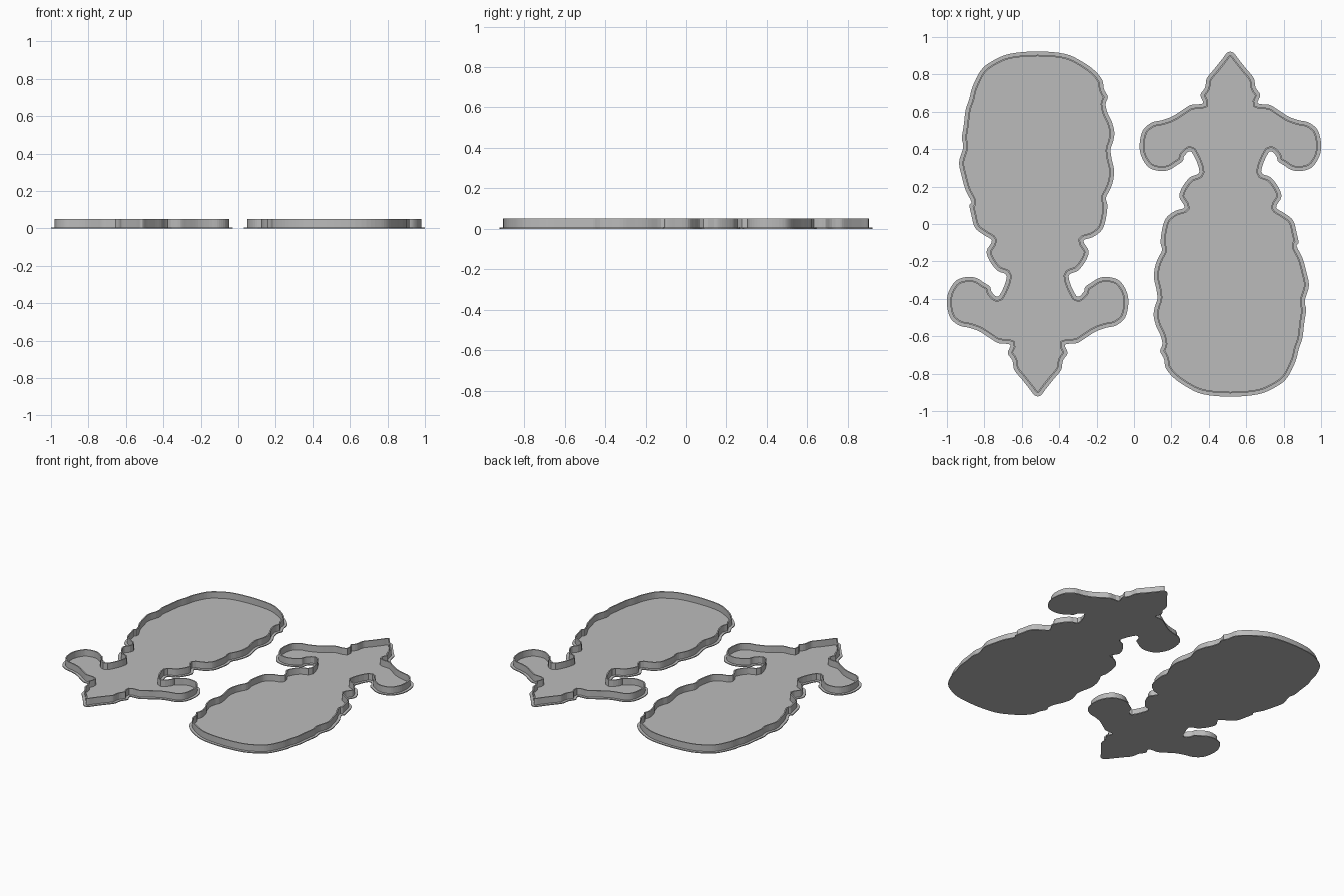
import bpy
import bmesh
from mathutils import Vector

cube = bpy.data.objects.get("Cube")
if cube:
    bpy.data.objects.remove(cube, do_unlink=True)

CENTRE_X = -0.515
PLATE_TOP, WALL_TOP = 0.006, 0.05
WALL_INSET, WALL_WIDTH = 0.018, 0.008

# Outline control points in hundredths, measured from the centre line
top = [(0, 92.3)]
right_body = [(14.5, 91), (23.5, 87), (30.5, 82), (34.5, 77), (35.5, 72), (37.5, 68),
              (36.3, 64), (37.5, 59), (39.5, 55), (41, 49), (40.3, 44), (39, 40),
              (39.5, 35), (40.8, 29), (40.3, 23), (38.5, 18), (36.5, 14), (37.3, 10),
              (36.5, 3), (34.5, -3), (29.5, -7)]
left_body = [(-15, 91), (-24.5, 87), (-30.5, 82), (-35, 73), (-36.5, 67), (-38.5, 61),
             (-39.5, 53), (-40.5, 46), (-39.8, 41), (-42, 33), (-40.5, 25), (-38.5, 18),
             (-35.5, 12), (-36.5, 10), (-35.5, 5), (-33.5, -2), (-28.5, -6)]
# Shoulders, arm and head, shared by both sides
lower_half = [(24.5, -9), (27.3, -14.5), (25.5, -20), (21.5, -25), (16.5, -28),
              (20.7, -38.5), (24.5, -36.5), (25.5, -33.5), (28.5, -31.5), (32.5, -29),
              (37.5, -28.3), (43.5, -30.2), (47.5, -36), (48.5, -42.5), (46.8, -50),
              (42, -54.2), (36.5, -55.5), (31, -57.5), (25.5, -61), (21, -63.7),
              (14.7, -64.5), (16, -69), (13.5, -73), (12.5, -78), (8.5, -83),
              (4.5, -88), (1.5, -91.7)]
mirrored = [(-x, y) for x, y in reversed(lower_half)]
control = [Vector((x / 100 + CENTRE_X, y / 100))
           for x, y in top + right_body + lower_half + mirrored + left_body[::-1]]


def smooth_loop(points, steps=4):
    """Closed Catmull-Rom curve through the points."""
    out = []
    n = len(points)
    for i in range(n):
        a, b, c, d = (points[(i + k) % n] for k in (-1, 0, 1, 2))
        for s in range(steps):
            t = s / steps
            out.append(0.5 * (2 * b + (c - a) * t + (2 * a - 5 * b + 4 * c - d) * t ** 2
                              + (3 * b - a - 3 * c + d) * t ** 3))
    return out


def inset(points, distance):
    """Move a clockwise loop inwards."""
    out = []
    n = len(points)
    for i, p in enumerate(points):
        e1 = (p - points[i - 1]).normalized()
        e2 = (points[(i + 1) % n] - p).normalized()
        n1, n2 = Vector((e1.y, -e1.x)), Vector((e2.y, -e2.x))
        mid = (n1 + n2).normalized()
        out.append(p + mid * distance / max(mid.dot(n1), 0.7))
    return out


def ring(bm, points, z):
    return [bm.verts.new((p.x, p.y, z)) for p in points]


def bridge(bm, a, b):
    n = len(a)
    for i in range(n):
        j = (i + 1) % n
        bm.faces.new((a[i], a[j], b[j], b[i]))


def finish(bm, name):
    bmesh.ops.recalc_face_normals(bm, faces=bm.faces)
    mesh = bpy.data.meshes.new(name)
    bm.to_mesh(mesh)
    bm.free()
    mesh.materials.append(grey)
    return mesh


grey = bpy.data.materials.new("plain_grey")
grey.use_nodes = True
grey.diffuse_color = (0.5, 0.5, 0.5, 1)
grey.node_tree.nodes["Principled BSDF"].inputs["Base Color"].default_value = (0.5, 0.5, 0.5, 1)

outline = smooth_loop(control)
wall_outer = inset(outline, WALL_INSET)
wall_inner = inset(outline, WALL_INSET + WALL_WIDTH)

# Thin floor plate with a protruding flange
bm = bmesh.new()
low, high = ring(bm, outline, 0), ring(bm, outline, PLATE_TOP)
bridge(bm, low, high)
caps = [bm.faces.new(low), bm.faces.new(high)]
bmesh.ops.triangulate(bm, faces=caps)
plate_mesh = finish(bm, "floor_plate")

# Upright wall that follows the outline
bm = bmesh.new()
base = PLATE_TOP / 2
rings = [ring(bm, wall_outer, base), ring(bm, wall_outer, WALL_TOP),
         ring(bm, wall_inner, WALL_TOP), ring(bm, wall_inner, base)]
for i in range(4):
    bridge(bm, rings[i], rings[(i + 1) % 4])
wall_mesh = finish(bm, "wall")

# Two trays, the second turned half round
for side, turn in (("right", 0), ("left", 3.14159265)):
    for part, mesh in (("floor_plate", plate_mesh), ("wall", wall_mesh)):
        obj = bpy.data.objects.new(f"{side}_tray_{part}", mesh)
        obj.rotation_euler.z = turn
        bpy.context.collection.objects.link(obj)
